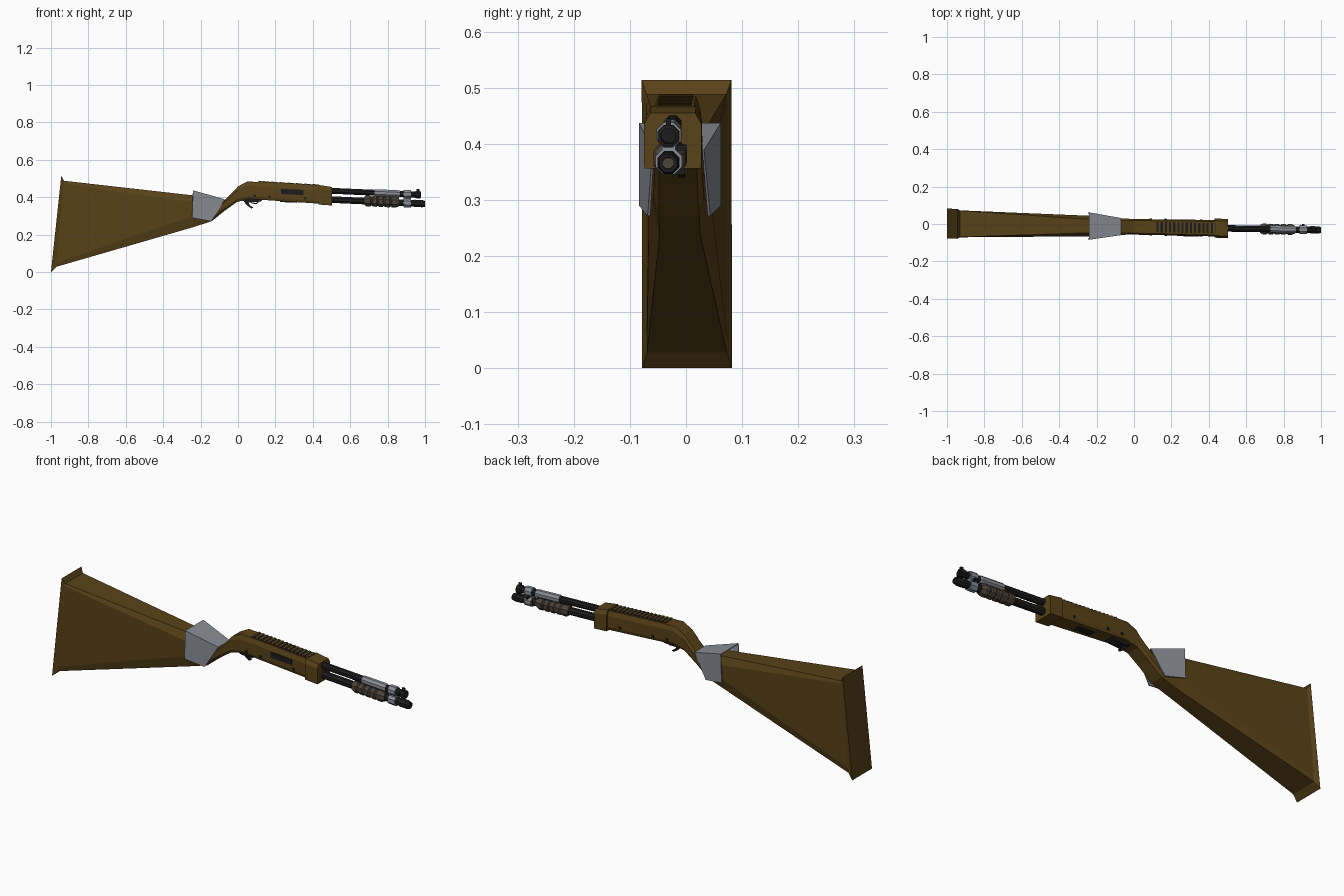
import bpy, bmesh, math
from mathutils import Vector

if "Cube" in bpy.data.objects:
    bpy.data.objects.remove(bpy.data.objects["Cube"])


def mat(name, rgb):
    m = bpy.data.materials.new(name)
    m.diffuse_color = (*rgb, 1)
    m.use_nodes = True
    m.node_tree.nodes["Principled BSDF"].inputs["Base Color"].default_value = m.diffuse_color
    return m


WOOD = mat("wood", (0.10, 0.055, 0.009))
BLACK = mat("black", (0.012, 0.012, 0.013))
STEEL = mat("steel", (0.25, 0.27, 0.30))
GRIP = mat("grip", (0.075, 0.058, 0.042))
SLOPE = -0.045


def yc(x):
    # the gun lies slightly yawed
    return -0.015 - 0.017 * x


def finish(name, bm, material):
    bmesh.ops.recalc_face_normals(bm, faces=bm.faces)
    me = bpy.data.meshes.new(name)
    bm.to_mesh(me)
    bm.free()
    me.materials.append(material)
    ob = bpy.data.objects.new(name, me)
    bpy.context.collection.objects.link(ob)
    return ob


def skin(name, rings, material, close=False):
    bm = bmesh.new()
    vs = [[bm.verts.new(p) for p in r] for r in rings]
    n = len(vs[0])
    pairs = list(zip(vs, vs[1:]))
    for a, b in pairs:
        for i in range(n):
            j = (i + 1) % n
            bm.faces.new((a[i], a[j], b[j], b[i]))
    bm.faces.new(vs[0])
    bm.faces.new(vs[-1])
    return finish(name, bm, material)


def ring(xt, zt, xb, zb, wt, w, wb, f1, f2):
    # eight-sided slanted section from a top point to a bottom point
    side = [(wt, 0), (w, f1), (w, f2), (wb, 1)]
    pts = side + [(-a, f) for a, f in reversed(side)]
    out = []
    for a, f in pts:
        x = xt + (xb - xt) * f
        out.append((x, yc(x) + a, zt + (zb - zt) * f))
    return out


def lathe(name, z0, profile, material, sides=8):
    rings = []
    for x, r in profile:
        rings.append([(x, yc(x) + r * math.cos(t), z0 + SLOPE * x + r * math.sin(t))
                      for t in [2 * math.pi * (i + .5) / sides for i in range(sides)]])
    return skin(name, rings, material)


def box(name, c, size, material, pitch=SLOPE):
    bm = bmesh.new()
    bmesh.ops.create_cube(bm, size=1)
    for v in bm.verts:
        x, y, z = (v.co[i] * size[i] for i in range(3))
        v.co = Vector(c) + Vector((x, y - 0.017 * x, z + pitch * x))
    return finish(name, bm, material)


def plate(name, pts, y, thick, material):
    return skin(name, [[(x, y + s * thick / 2, z) for x, z in pts] for s in (-1, 1)], material)


# stock with flared butt, curved neck and receiver
body = [
    (-.945, .514, -1.0, .0, .080, .080, .080, .03, .97),
    (-.930, .488, -.972, .028, .071, .072, .071, .03, .95),
    (-.240, .410, -.240, .240, .036, .055, .036, .22, .65),
    (-.070, .385, -.140, .272, .032, .045, .036, .22, .75),
    (-.030, .425, -.075, .325, .032, .043, .034, .22, .78),
    (.000, .458, -.005, .375, .034, .042, .034, .22, .82),
    (.050, .484, .060, .391, .034, .042, .036, .25, .85),
    (.130, .481, .130, .386, .034, .042, .036, .25, .85),
    (.430, .462, .430, .366, .036, .044, .040, .25, .85),
]
skin("stock_and_receiver", [ring(*s) for s in body], WOOD)

# squared front collar of the receiver
skin("receiver_collar", [ring(.43, .466, .43, .361, .040, .051, .050, .2, .93),
                         ring(.502, .455, .502, .356, .040, .051, .050, .2, .93)], WOOD)

# folded metal saddle round the neck, flared at the rear
bm = bmesh.new()
sides = []
for s in (-1, 1):
    c = [(-.24, .073, .437), (-.245, .073, .29), (-.142, .056, .271), (-.07, .046, .389)]
    sides.append([bm.verts.new((x, yc(x) + s * w, z)) for x, w, z in c])
    bm.faces.new(sides[-1])
a, b = sides
bm.faces.new((a[0], a[3], b[3], b[0]))
bracket = finish("neck_bracket", bm, STEEL)
sol = bracket.modifiers.new("thickness", 'SOLIDIFY')
sol.thickness = 0.005
sol.offset = -1

# ventilated rib on the receiver top
box("rib_bed", (.272, yc(.272), .474), (.325, .055, .005), BLACK, -.062)
for i in range(15):
    x = .115 + i * .0223
    box(f"rib_slat_{i}", (x, yc(x), .4835 - .062 * (x - .115)), (.011, .060, .009), WOOD, -.062)

# ejection port, loading port and side pins
box("ejection_port", (.29, yc(.29) - .043, .428), (.12, .006, .028), BLACK)
box("loading_port", (.27, yc(.27), .3755), (.09, .034, .006), BLACK)
for i, x in enumerate((.09, .17, .36)):
    for s in (-1, 1):
        box(f"side_pin_{i}_{s}", (x, yc(x) + s * .043, .412 - .05 * x), (.012, .006, .012), BLACK)

# trigger and its plate
plate("trigger_plate", [(.015, .385), (.05, .372), (.12, .377), (.14, .392), (.05, .398)],
      yc(.07), .045, BLACK)
plate("trigger", [(.03, .378), (.055, .376), (.062, .358), (.082, .345), (.072, .340), (.05, .354)],
      yc(.05) + .008, .012, BLACK)
plate("trigger_guard", [(.06, .378), (.075, .366), (.10, .364), (.118, .38), (.11, .38), (.097, .37), (.078, .371)],
      yc(.08), .016, BLACK)

# upper barrel with hollow muzzle
UP, LOW = .457, .410
lathe("barrel", UP, [(.48, .017), (.945, .017), (.95, .021), (.975, .021), (.978, .014), (.93, .014)], BLACK)
lathe("barrel_sleeve", UP, [(.73, .018), (.735, .0205), (.86, .0205), (.865, .018)], STEEL)

# lower magazine tube and cap
lathe("magazine_tube", LOW, [(.48, .019), (.94, .019), (.945, .021), (.985, .021), (1.0, .017), (1.0, .011), (.985, .010)], BLACK)
lathe("magazine_plug", LOW, [(.98, .011), (.992, .011)], GRIP)

# ribbed pump grip
prof = [(.675, .022), (.68, .027)]
for i in range(5):
    x = .687 + i * .034
    prof += [(x, .031), (x + .020, .031), (x + .024, .026), (x + .030, .026)]
prof = prof[:-2] + [(.862, .022)]
lathe("pump_grip", LOW + .001, prof, GRIP)

# clamp joining barrel and magazine, with sights
lathe("clamp_upper", UP, [(.885, .024), (.925, .024)], STEEL)
lathe("clamp_lower", LOW, [(.885, .0255), (.925, .0255)], STEEL)
box("clamp_bridge", (.905, yc(.905), .393), (.04, .024, .03), STEEL)
box("clamp_screw", (.905, yc(.905) + .02, .393), (.012, .022, .010), BLACK)
box("front_sight", (.962, yc(.962), .438), (.016, .009, .014), BLACK)
box("pump_lug", (.80, yc(.80), .397), (.12, .012, .014), BLACK)
